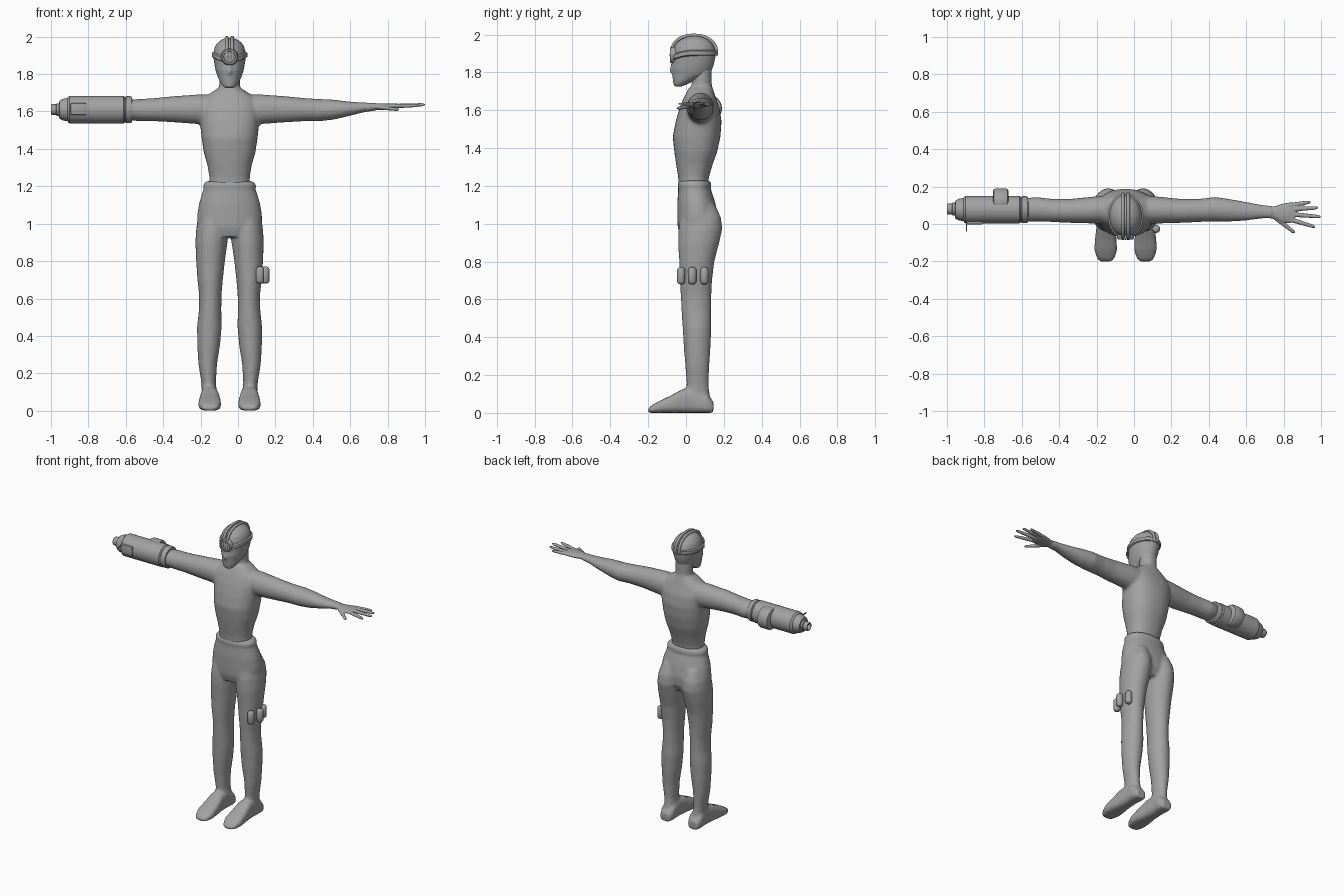
import bpy, bmesh, math
from mathutils import Vector, Matrix

CX = -0.045  # body midline
grey = bpy.data.materials.new("neutral grey")
grey.diffuse_color = (0.36, 0.36, 0.36, 1)


def loft(bm, axis, sections, n=24, power=2.0):
    """Closed tube of (position, centre 1, centre 2, radius 1, radius 2) rings."""
    rings = []
    for p, c1, c2, r1, r2 in sections:
        ring = []
        for i in range(n):
            t = 2 * math.pi * i / n
            c, s = math.cos(t), math.sin(t)
            a = c1 + r1 * math.copysign(abs(c) ** (2 / power), c)
            b = c2 + r2 * math.copysign(abs(s) ** (2 / power), s)
            co = {'x': (p, a, b), 'y': (a, p, b), 'z': (a, b, p)}[axis]
            ring.append(bm.verts.new(co))
        rings.append(ring)
    faces = [bm.faces.new(rings[0]), bm.faces.new(rings[-1])]
    for r, q in zip(rings, rings[1:]):
        for i in range(n):
            j = (i + 1) % n
            faces.append(bm.faces.new((r[i], r[j], q[j], q[i])))
    bmesh.ops.recalc_face_normals(bm, faces=faces)


def finish(name, bm, angle=40, voxel=0, smooth=5):
    me = bpy.data.meshes.new(name)
    bm.to_mesh(me)
    bm.free()
    ob = bpy.data.objects.new(name, me)
    bpy.context.collection.objects.link(ob)
    me.materials.append(grey)
    bpy.ops.object.select_all(action='DESELECT')
    ob.select_set(True)
    bpy.context.view_layer.objects.active = ob
    bpy.ops.object.shade_smooth_by_angle(angle=math.radians(angle))
    if voxel:  # fuse overlapping volumes into one skin
        m = ob.modifiers.new("fuse", 'REMESH')
        m.mode = 'VOXEL'
        m.voxel_size = voxel
        m.use_smooth_shade = True
        s = ob.modifiers.new("soften", 'SMOOTH')
        s.factor = 0.5
        s.iterations = smooth
    return ob


def span(z, half, y0, y1, x=CX):
    """Horizontal section from half width and front/back limits."""
    return (z, x, (y0 + y1) / 2, half, (y1 - y0) / 2)


# torso and neck
bm = bmesh.new()
loft(bm, 'z', [span(*s) for s in (
    (1.17, .11, -.035, .11), (1.25, .108, -.042, .122), (1.31, .118, -.052, .14),
    (1.38, .138, -.062, .165), (1.46, .15, -.07, .182), (1.54, .158, -.055, .188),
    (1.61, .165, -.035, .178), (1.66, .15, -.015, .16), (1.69, .115, .0, .15),
    (1.72, .07, .015, .14))], 32, 2.3)
loft(bm, 'z', [span(*s) for s in (
    (1.62, .075, .0, .15), (1.69, .064, .018, .143), (1.74, .056, .03, .136), (1.83, .056, .03, .135))])
# arms, measured outward from the midline
arm = [(.08, .08, 1.612, .072, .078), (.16, .075, 1.612, .073, .08),
       (.3, .07, 1.612, .064, .07), (.4, .073, 1.61, .062, .062),
       (.48, .079, 1.607, .066, .06), (.56, .073, 1.61, .06, .053),
       (.645, .068, 1.615, .05, .038), (.72, .066, 1.622, .038, .026),
       (.79, .063, 1.626, .034, .02)]
for side in (1, -1):
    loft(bm, 'x', [(CX + side * s[0],) + s[1:] for s in (arm if side > 0 else arm[:6])])
finish("upper_body", bm, voxel=.0095)

# hips, legs and feet
bm = bmesh.new()
loft(bm, 'z', [span(*s) for s in (
    (.93, .13, -.03, .14), (.98, .172, -.044, .165), (1.04, .174, -.046, .168),
    (1.11, .163, -.046, .155), (1.165, .146, -.042, .138),
    (1.185, .138, -.04, .13), (1.2, .143, -.045, .135),
    (1.215, .138, -.042, .132), (1.228, .12, -.036, .125))], 32, 2.2)
for side in (1, -1):
    loft(bm, 'z', [span(z, h, y0, y1, CX + side * off) for z, off, h, y0, y1 in (
        (.06, .107, .042, .0, .135), (.1, .108, .04, -.005, .125), (.15, .112, .039, .003, .12),
        (.25, .117, .05, -.004, .123), (.35, .112, .061, -.012, .13), (.45, .108, .066, -.018, .134),
        (.54, .104, .06, -.024, .133), (.62, .103, .06, -.028, .134), (.7, .104, .068, -.033, .138),
        (.8, .102, .077, -.036, .15), (.9, .097, .086, -.042, .176), (.97, .093, .086, -.04, .192),
        (1.03, .09, .08, -.03, .186), (1.1, .085, .06, -.01, .155))])
    # foot lies along y with a flat sole
    loft(bm, 'y', [(y, CX + side * .106, h / 2, w, h / 2) for y, w, h in (
        (-.2, .032, .022), (-.185, .047, .038), (-.14, .061, .064), (-.08, .058, .092),
        (-.02, .05, .125), (.05, .046, .13), (.11, .049, .1), (.145, .036, .06))], 24, 3)
legs = finish("legs", bm, voxel=.0095)

# hand
bm = bmesh.new()
loft(bm, 'x', [(.71, .064, 1.624, .031, .019), (.75, .06, 1.626, .034, .018),
               (.79, .058, 1.626, .05, .017), (.835, .06, 1.629, .056, .015), (.86, .062, 1.631, .048, .01)])
fingers = [((.82, .098, 1.629), (.945, .118, 1.632)), ((.83, .078, 1.63), (.985, .087, 1.636)),
           ((.83, .053, 1.63), (1.0, .038, 1.637)), ((.82, .028, 1.629), (.97, -.016, 1.632)),
           ((.755, .035, 1.622), (.86, -.048, 1.61))]
for a, b in fingers:
    a, b = Vector(a), Vector(b)
    turn = (b - a).to_track_quat('X', 'Z').to_matrix().to_4x4()
    L = (b - a).length
    old = set(bm.verts)
    loft(bm, 'x', [(0, 0, 0, .013, .011), (L * .5, 0, 0, .012, .0105),
                   (L * .9, 0, 0, .0095, .0085), (L, 0, 0, .005, .004)], 12)
    bmesh.ops.transform(bm, matrix=Matrix.Translation(a) @ turn,
                        verts=[v for v in bm.verts if v not in old])
finish("hand", bm, voxel=.004, smooth=3)

# head with a narrow jaw
bm = bmesh.new()
loft(bm, 'z', [span(*s) for s in (
    (1.725, .022, -.058, -.022), (1.735, .036, -.066, .0), (1.76, .053, -.07, .06),
    (1.79, .066, -.073, .125), (1.82, .075, -.076, .14), (1.85, .081, -.072, .15),
    (1.89, .087, -.072, .157), (1.92, .086, -.068, .156), (1.95, .077, -.054, .143),
    (1.972, .06, -.032, .122), (1.987, .038, -.006, .095), (1.994, .014, .025, .065))], 32)
# nose
loft(bm, 'z', [span(*s) for s in (
    (1.795, .012, -.08, -.05), (1.81, .013, -.088, -.05), (1.86, .007, -.076, -.05))], 12)
finish("head", bm, voxel=.007, smooth=3)

# headband, dipping towards the lamp
bm = bmesh.new()
loft(bm, 'z', [span(*s) for s in (
    (1.888, .089, -.074, .16), (1.893, .095, -.08, .164),
    (1.913, .095, -.08, .164), (1.918, .087, -.072, .156))], 40)
for v in bm.verts:
    v.co.z -= .028 * max(0, (.04 - v.co.y) / .12) ** 2
finish("headband", bm)

# twin straps over the crown
for i, off in enumerate((-.014, .014)):
    cu = bpy.data.curves.new("crown_strap", 'CURVE')
    cu.dimensions = '3D'
    cu.bevel_depth = .009
    cu.bevel_resolution = 3
    sp = cu.splines.new('NURBS')
    pts = [(-.078, 1.885), (-.076, 1.93), (-.05, 1.972), (0, 1.994), (.05, 1.997),
           (.1, 1.99), (.145, 1.96), (.163, 1.92), (.16, 1.89)]
    sp.points.add(len(pts) - 1)
    for p, (y, z) in zip(sp.points, pts):
        p.co = (CX + off, y, z, 1)
    sp.use_endpoint_u = True
    sp.order_u = 3
    ob = bpy.data.objects.new("crown_strap", cu)
    ob.data.materials.append(grey)
    bpy.context.collection.objects.link(ob)

# head lamp with a recessed lens
bm = bmesh.new()
loft(bm, 'y', [(y, CX, 1.892, r, r) for y, r in (
    (-.04, .046), (-.072, .046), (-.084, .04), (-.084, .032), (-.078, .03), (-.084, .012))], 24)
finish("head_lamp", bm)


def barrel(name, sections, y, z=1.61, n=32):
    b = bmesh.new()
    loft(b, 'x', [(x, y, z, r, r) for x, r in sections], n)
    return finish(name, b, 35)


# arm cannon
barrel("cannon_body", [(-.565, .055), (-.567, .068), (-.575, .072), (-.598, .072), (-.602, .068),
                       (-.606, .068), (-.612, .074), (-.9, .074), (-.908, .068), (-.912, .062),
                       (-.935, .058), (-.955, .048), (-.957, .03)], .077)
barrel("cannon_nozzle", [(-.94, .034), (-.97, .034), (-.972, .029), (-.995, .029), (-1.0, .026),
                         (-1.0, .02), (-.97, .018)], .08, n=24)
barrel("cannon_back_band", [(-.672, .06), (-.676, .068), (-.685, .072), (-.74, .072),
                            (-.749, .068), (-.753, .06)], .118)


def box(name, lo, hi, bevel):
    b = bmesh.new()
    lo, hi = Vector(lo), Vector(hi)
    bmesh.ops.create_cube(b, size=1, matrix=Matrix.Translation((lo + hi) / 2)
                          @ Matrix.Diagonal((hi - lo).to_4d()))
    bmesh.ops.bevel(b, geom=b.edges[:], offset=bevel, segments=2, affect='EDGES', profile=.5)
    return finish(name, b)


# side hatch and sight pin on the cannon
box("cannon_hatch", (-.895, -.002, 1.582), (-.81, .04, 1.645), .004)
box("sight_pin", (-.898, -.04, 1.63), (-.892, .05, 1.638), .001)

# three capsules strapped to the thigh
for y, x in ((-.026, .118), (.033, .146), (.097, .125)):
    bm = bmesh.new()
    loft(bm, 'z', [(.725 + dz, x, y, r, r) for dz, r in (
        (-.045, .009), (-.04, .017), (-.031, .022), (.031, .022), (.04, .017), (.045, .009))], 16)
    finish("thigh_capsule", bm, 50)
